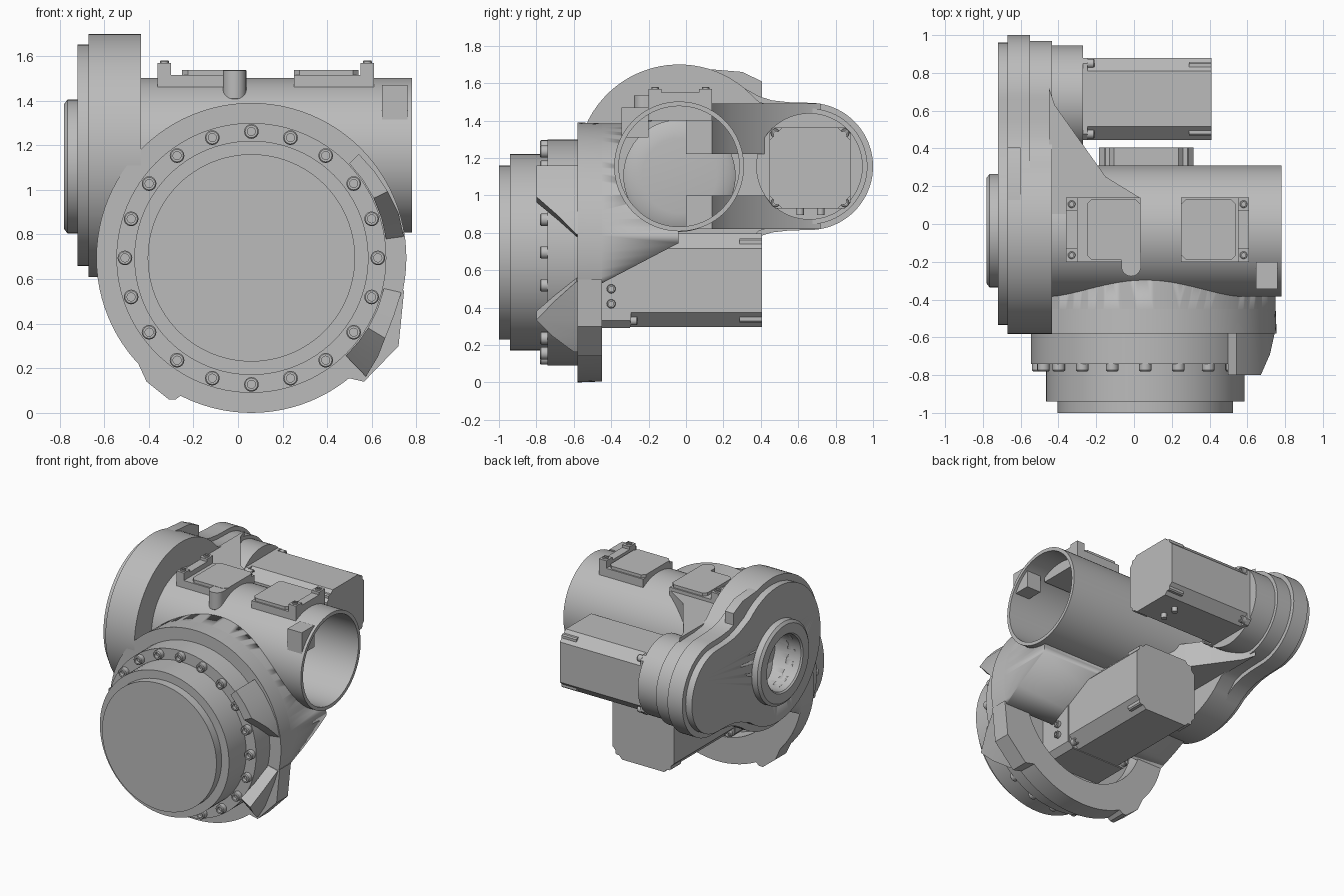
import bpy, bmesh
from math import sin, cos, pi, radians
from mathutils import Vector

if "Cube" in bpy.data.objects:
    bpy.data.objects.remove(bpy.data.objects["Cube"], do_unlink=True)

GREY = bpy.data.materials.new("cast_grey")
GREY.use_nodes = True
GREY.diffuse_color = (0.5, 0.5, 0.5, 1)
GREY.node_tree.nodes["Principled BSDF"].inputs["Base Color"].default_value = (0.5, 0.5, 0.5, 1)


def place(axis, a, b, t):
    """Plane coordinates a, b and distance t along the axis."""
    return {"x": (t, a, b), "y": (a, t, b), "z": (a, b, t)}[axis]


def finish(name, bm):
    bmesh.ops.remove_doubles(bm, verts=bm.verts, dist=1e-5)
    bmesh.ops.recalc_face_normals(bm, faces=bm.faces)
    mesh = bpy.data.meshes.new(name)
    bm.to_mesh(mesh)
    bm.free()
    mesh.materials.append(GREY)
    ob = bpy.data.objects.new(name, mesh)
    bpy.context.scene.collection.objects.link(ob)
    bpy.ops.object.select_all(action="DESELECT")
    ob.select_set(True)
    bpy.context.view_layer.objects.active = ob
    bpy.ops.object.shade_smooth_by_angle(angle=radians(30))
    return ob


def loft(name, rings, loop=False):
    bm = bmesh.new()
    rows = [[bm.verts.new(p) for p in ring] for ring in rings]
    n = len(rows[0])
    for i in range(len(rows) - (0 if loop else 1)):
        r, s = rows[i], rows[(i + 1) % len(rows)]
        for j in range(n):
            bm.faces.new((r[j], r[(j + 1) % n], s[(j + 1) % n], s[j]))
    if not loop:
        bm.faces.new(rows[0])
        bm.faces.new(rows[-1])
    return finish(name, bm)


def prism(name, pts, axis, t0, t1):
    return loft(name, [[place(axis, a, b, t) for a, b in pts] for t in (t0, t1)])


def box(name, x0, x1, y0, y1, z0, z1):
    return prism(name, [(x0, y0), (x1, y0), (x1, y1), (x0, y1)], "z", z0, z1)


def lathe(name, axis, centre, pts, n=96, loop=False):
    """Turn (radius, distance) points about an axis."""
    ring = lambda r, t: [place(axis, centre[0] + r * cos(2 * pi * k / n),
                               centre[1] + r * sin(2 * pi * k / n), t) for k in range(n)]
    return loft(name, [ring(r, t) for r, t in pts], loop)


def bolt(name, axis, centre, t0, t1, r=0.033):
    """Round head with a recessed socket; t1 is the head end."""
    d = (t1 - t0) * 0.5
    e = (t1 - t0) * 0.12
    lathe(name, axis, centre, [(r, t0), (r, t1 - e), (r * 0.85, t1), (r * 0.55, t1),
                               (r * 0.55, t1 - d)], 16)


def cut(ob, cutter):
    cutter.hide_render = True
    m = ob.modifiers.new("cut", "BOOLEAN")
    m.object, m.solver = cutter, "EXACT"
    bpy.context.view_layer.objects.active = ob
    bpy.ops.object.modifier_apply(modifier=m.name)
    bpy.data.objects.remove(cutter, do_unlink=True)


def octagon(ca, cb, h, c):
    k = h - c
    return [(ca + a, cb + b) for a, b in ((-k, -h), (k, -h), (h, -k), (h, k),
                                          (k, h), (-k, h), (-h, k), (-h, -k))]


# Front gear housing: flange with a rear recess, then the bolted output cap
GC = (0.06, 0.695)
lathe("gear_housing", "y", GC, [(0.5, -0.56), (0.5, -0.45), (0.69, -0.45), (0.695, -0.58),
                                (0.605, -0.58), (0.605, -0.74), (0.5, -0.74)])
lathe("output_cap", "y", GC, [(0.5, -0.7), (0.525, -0.72), (0.525, -0.94), (0.465, -0.94),
                              (0.465, -1.0)])
for i in range(20):
    a = 2 * pi * i / 20
    bolt("flange_bolt", "y", (GC[0] + 0.567 * cos(a), GC[1] + 0.567 * sin(a)), -0.73, -0.78)

# Flange outline lugs
prism("left_foot", [(-0.55, 0.37), (-0.47, 0.27), (-0.41, 0.14), (-0.31, 0.06), (-0.28, 0.06),
                    (-0.24, 0.09), (-0.15, 0.15), (-0.45, 0.4)], "y", -0.58, -0.45)
prism("right_foot", [(0.44, 0.16), (0.5, 0.155), (0.565, 0.14), (0.72, 0.3), (0.745, 0.55),
                     (0.65, 0.5), (0.5, 0.26)], "y", -0.58, -0.45)


# Rotation stops: arc blocks with sloped ends
def stop(name, stations):
    rings = []
    for deg, r1, y in stations:
        c, s = cos(radians(deg)), sin(radians(deg))
        rings.append([(GC[0] + r * c, t, GC[1] + r * s)
                      for r, t in ((0.61, y), (r1, y), (r1, -0.5), (0.61, -0.5))])
    loft(name, rings)


stop("upper_stop", [(8, 0.69, -0.585), (17, 0.69, -0.69), (26, 0.68, -0.8), (35, 0.675, -0.8),
                    (44, 0.67, -0.8)])
stop("lower_stop", [(-13, 0.69, -0.585), (-22, 0.69, -0.7), (-31, 0.7, -0.8),
                    (-38, 0.72, -0.72), (-46, 0.74, -0.6)])

# Neck that joins the gear housing to the cross tube, sloped underneath
neck = lathe("neck", "y", GC, [(0.69, -0.46), (0.69, -0.04)])
bm = bmesh.new()
bm.from_mesh(neck.data)
bmesh.ops.bisect_plane(bm, geom=bm.verts[:] + bm.edges[:] + bm.faces[:], clear_outer=True,
                       plane_co=Vector((0, -0.45, 0.53)), plane_no=Vector((0, 0.22, -0.42)))
bmesh.ops.holes_fill(bm, edges=[e for e in bm.edges if e.is_boundary])
bmesh.ops.recalc_face_normals(bm, faces=bm.faces)
bm.to_mesh(neck.data)
bm.free()
TC = (-0.037, 1.155)
cut(neck, lathe("bore_cutter", "x", TC, [(0.33, -0.44), (0.33, 1.0)]))

# Cross tube, open at one end
lathe("cross_tube", "x", TC, [(0.347, -0.45), (0.347, 0.78), (0.322, 0.78), (0.322, -0.45)],
      loop=True)
box("tube_end_pad", 0.645, 0.76, -0.345, -0.2, 1.31, 1.47)


# Side gearcase: large and small rounds joined by an S curve
def gearcase(big, small, lip=0.0):
    arc = lambda cy, r, a0, a1, n: [(cy + r * cos(radians(a0 + (a1 - a0) * i / n)),
                                     r * sin(radians(a0 + (a1 - a0) * i / n)))
                                    for i in range(n + 1)]
    top = arc(TC[0], big, 180, 50, 28)
    top += [(0.39, 0.375 - lip), (0.46, 0.353 - lip), (0.55, 0.343 - lip)]
    top += arc(0.66, small, 90, 0, 20)
    return [(y, TC[1] + z) for y, z in top + [(y, -z) for y, z in top[-2:0:-1]]]


bore = lambda end: lathe("hub_cutter", "x", (-0.035, 1.105), [(0.2, -0.9), (0.2, end)])
case = prism("gearcase", gearcase(0.545, 0.34), "x", -0.67, -0.55)
cut(case, bore(-0.56))
prism("gearcase_inner", gearcase(0.545, 0.31, 0.03), "x", -0.56, -0.435)
cover = prism("gearcase_cover", gearcase(0.497, 0.3, 0.04), "x", -0.72, -0.66)
cut(cover, bore(-0.6))
lathe("hub_ring", "x", (-0.035, 1.105),
      [(0.3, -0.7), (0.3, -0.765), (0.28, -0.78), (0.21, -0.78), (0.2, -0.77), (0.2, -0.7)],
      loop=True)
lathe("bearing_seat", "x", (-0.035, 1.105),
      [(0.3, -0.44), (0.3, -0.41), (0.27, -0.39), (0.2, -0.38)])
prism("case_lug", [(0.0, 1.6), (0.12, 1.675), (0.3, 1.66), (0.405, 1.61), (0.405, 1.5)],
      "x", -0.67, -0.6)
prism("gusset", [(-0.45, 0.0), (-0.45, 0.72), (-0.42, 0.63), (-0.15, 0.25), (0.03, 0.14),
                 (0.03, 0.0)], "z", 1.22, 1.49)
prism("lower_gusset", [(-0.45, 0.0), (-0.45, 0.72), (-0.42, 0.63), (-0.15, 0.25), (0.03, 0.14),
                       (0.03, 0.0)], "z", 0.82, 1.0)
lathe("motor_adapter", "x", (0.66, 1.155), [(0.285, -0.45), (0.285, -0.27)], 64)


# Motors: chamfered body with corner rails, square mount and four bolts
def motor(name, axis, ca, cb, h, t0, t1):
    prism(name + "_body", octagon(ca, cb, h, h * 0.32), axis, t0, t1)
    prism(name + "_mount", octagon(ca, cb, h, 0.03), axis, t0, t0 + 0.035)
    for sa in (-1, 1):
        for sb in (-1, 1):
            k = h * 0.86
            bolt(name + "_bolt", axis, (ca + sa * k, cb + sb * k), t0 + 0.03, t0 + 0.07, 0.024)
            k = h * 0.8
            prism(name + "_foot", octagon(ca + sa * k, cb + sb * k, h * 0.1, 0.008),
                  axis, t1 - 0.12, t1)


motor("side_motor", "x", 0.663, 1.147, 0.217, -0.28, 0.41)
motor("lower_motor", "y", 0.065, 0.545, 0.25, -0.33, 0.405)
prism("lower_motor_base", octagon(0.065, 0.545, 0.255, 0.04), "y", -0.57, -0.3)
for y in (0.61, 0.72):
    lathe("motor_plug", "z", (0.25, y), [(0.02, 0.895), (0.02, 0.94)], 16)
for z in (0.42, 0.5):
    bolt("base_bolt", "x", (-0.4, z), 0.31, 0.345, 0.024)


# Top access covers with an upright end rail
def access_cover(x0, x1, rail0, rail1):
    lo, hi = min(x0, rail0), max(x1, rail1)
    box("cover_base", lo, hi, -0.2, 0.14, 1.4, 1.46)
    box("cover_seat", lo, hi, -0.2, 0.14, 1.455, 1.515)
    xc, yc, a, b, c = (x0 + x1) / 2, -0.03, (x1 - x0) / 2, 0.16, 0.025
    pts = [(xc + sx * (a - dx), yc + sy * (b - dy)) for sx, sy, dx, dy in
           ((-1, -1, 0, c), (-1, -1, c, 0), (1, -1, c, 0), (1, -1, 0, c),
            (1, 1, 0, c), (1, 1, c, 0), (-1, 1, c, 0), (-1, 1, 0, c))]
    prism("cover_plate", pts, "z", 1.5, 1.537)
    for y0, y1 in ((-0.2, -0.13), (0.07, 0.14)):
        box("cover_rail_end", rail0, rail1, y0, y1, 1.5, 1.57)
        bolt("cover_bolt", "z", ((rail0 + rail1) / 2, (y0 + y1) / 2), 1.55, 1.58, 0.02)
    box("cover_rail", rail0, rail1, -0.14, 0.08, 1.5, 1.55)


access_cover(-0.25, 0.035, -0.36, -0.3)
access_cover(0.25, 0.54, 0.55, 0.61)
lathe("cable_boss", "z", (-0.015, -0.225), [(0.04, 1.395), (0.052, 1.41), (0.052, 1.535)], 24)
box("cable_boss_web", -0.067, 0.037, -0.225, -0.15, 1.4, 1.535)
